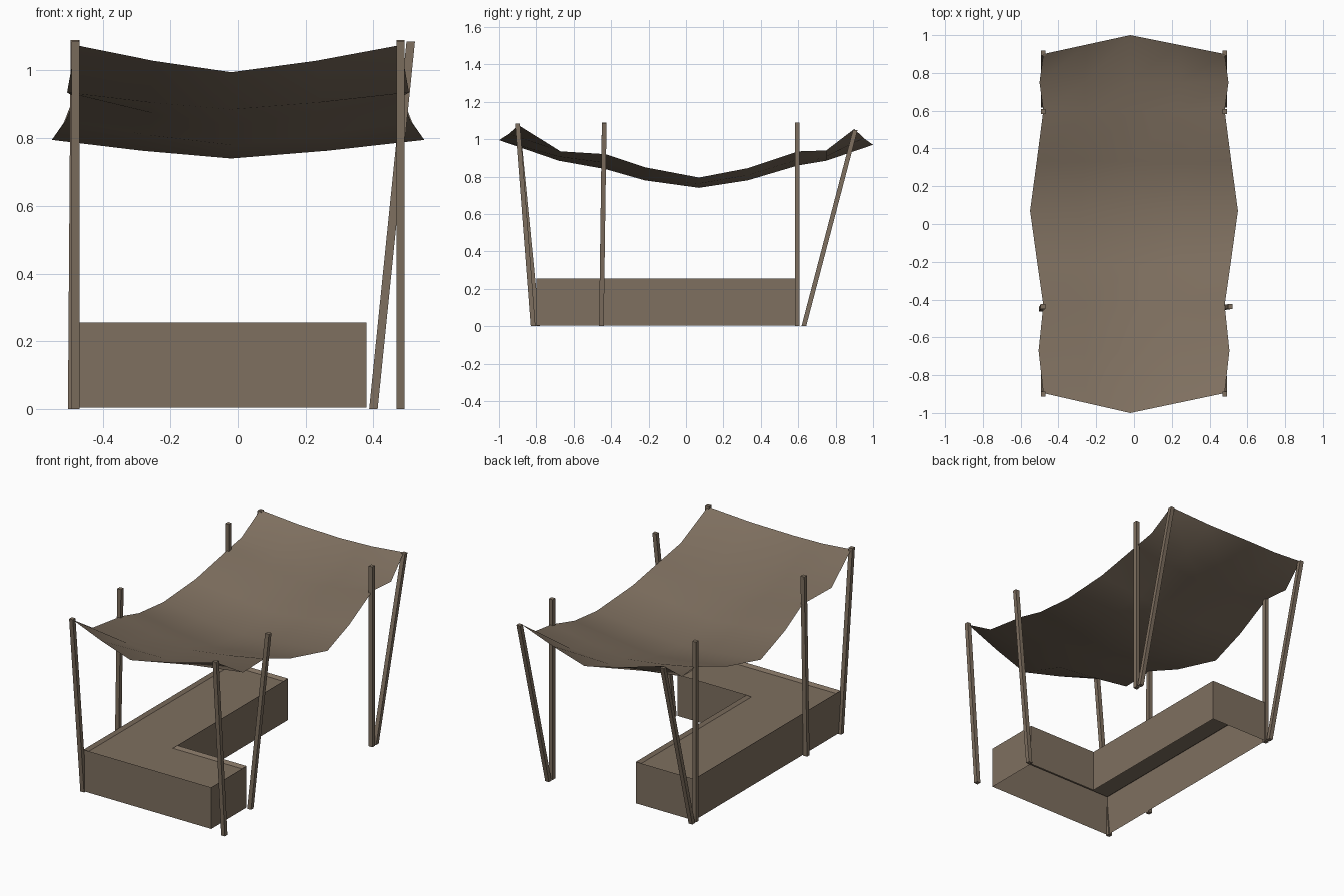
import bpy, bmesh
from mathutils import Vector

if "Cube" in bpy.data.objects:
    bpy.data.objects.remove(bpy.data.objects["Cube"])

brown = bpy.data.materials.new("weathered brown")
brown.diffuse_color = (0.21, 0.16, 0.115, 1)
brown.use_nodes = True
brown.node_tree.nodes["Principled BSDF"].inputs["Base Color"].default_value = brown.diffuse_color


def make(name, bm):
    me = bpy.data.meshes.new(name)
    bm.to_mesh(me)
    bm.free()
    me.materials.append(brown)
    ob = bpy.data.objects.new(name, me)
    bpy.context.collection.objects.link(ob)
    return ob


# Sagging cloth canopy: rows of (centre y, edge y, half width, centre z, edge z)
rows = [(-1.0, -0.895, 0.48, 0.995, 1.075), (-0.68, -0.67, 0.505, 0.885, 0.935),
        (-0.43, -0.43, 0.48, 0.84, 0.92), (-0.22, -0.22, 0.51, 0.78, 0.85),
        (0.07, 0.07, 0.55, 0.74, 0.795), (0.33, 0.33, 0.515, 0.78, 0.845),
        (0.60, 0.60, 0.48, 0.86, 0.935), (0.75, 0.75, 0.50, 0.885, 0.94),
        (1.0, 0.90, 0.48, 0.97, 1.055)]
bm = bmesh.new()
grid = []
for cy, ey, hw, cz, ez in rows:
    line = []
    for u in (-1, -0.5, 0, 0.5, 1):
        a = abs(u)
        sag = 0.42 if a == 0.5 else a
        line.append(bm.verts.new((u * hw - 0.02 * (1 - a), cy + (ey - cy) * a,
                                  cz + (ez - cz) * sag)))
    grid.append(line)
for r0, r1 in zip(grid, grid[1:]):
    for i in range(4):
        bm.faces.new((r0[i], r0[i + 1], r1[i + 1], r1[i])).smooth = True
make("canopy", bm)

# Square poles, some of them leaning


def pole(name, foot, top, r=0.0125):
    bm = bmesh.new()
    rings = [[bm.verts.new(Vector(p) + Vector((sx * r, sy * r, 0)))
              for sx, sy in ((-1, -1), (1, -1), (1, 1), (-1, 1))] for p in (foot, top)]
    a, b = rings
    for i in range(4):
        j = (i + 1) % 4
        bm.faces.new((a[i], a[j], b[j], b[i]))
    bm.faces.new(a[::-1])
    bm.faces.new(b)
    make(name, bm)


for side, s in (("left", -1), ("right", 1)):
    x = s * 0.48
    pole(side + "_front_pole", (x, -0.805 - s * 0.012, 0), (x, -0.9, 1.085))
    pole(side + "_rear_post", (x, 0.595, 0), (x, 0.595, 1.09))
    pole(side + "_back_pole", (x, 0.63, 0), (x, 0.905, 1.05))
pole("left_middle_pole", (-0.49, -0.452, 0), (-0.482, -0.437, 1.09))
pole("right_middle_pole", (0.40, -0.452, 0), (0.51, -0.437, 1.085))

# L-shaped hollow bench, open below, with a slightly sunken seat
outline = [(-0.475, -0.80), (0.38, -0.80), (0.38, -0.46), (-0.085, -0.46),
           (-0.085, 0.60), (-0.475, 0.60)]
bm = bmesh.new()
low = [bm.verts.new((x, y, 0.004)) for x, y in outline]
high = [bm.verts.new((x, y, 0.255)) for x, y in outline]
for i in range(6):
    j = (i + 1) % 6
    bm.faces.new((low[i], low[j], high[j], high[i]))
seat = bm.faces.new(high)
bm.normal_update()
bmesh.ops.inset_region(bm, faces=[seat], thickness=0.018, use_even_offset=True)
bmesh.ops.translate(bm, verts=seat.verts[:], vec=(0, 0, -0.015))
make("bench", bm)
